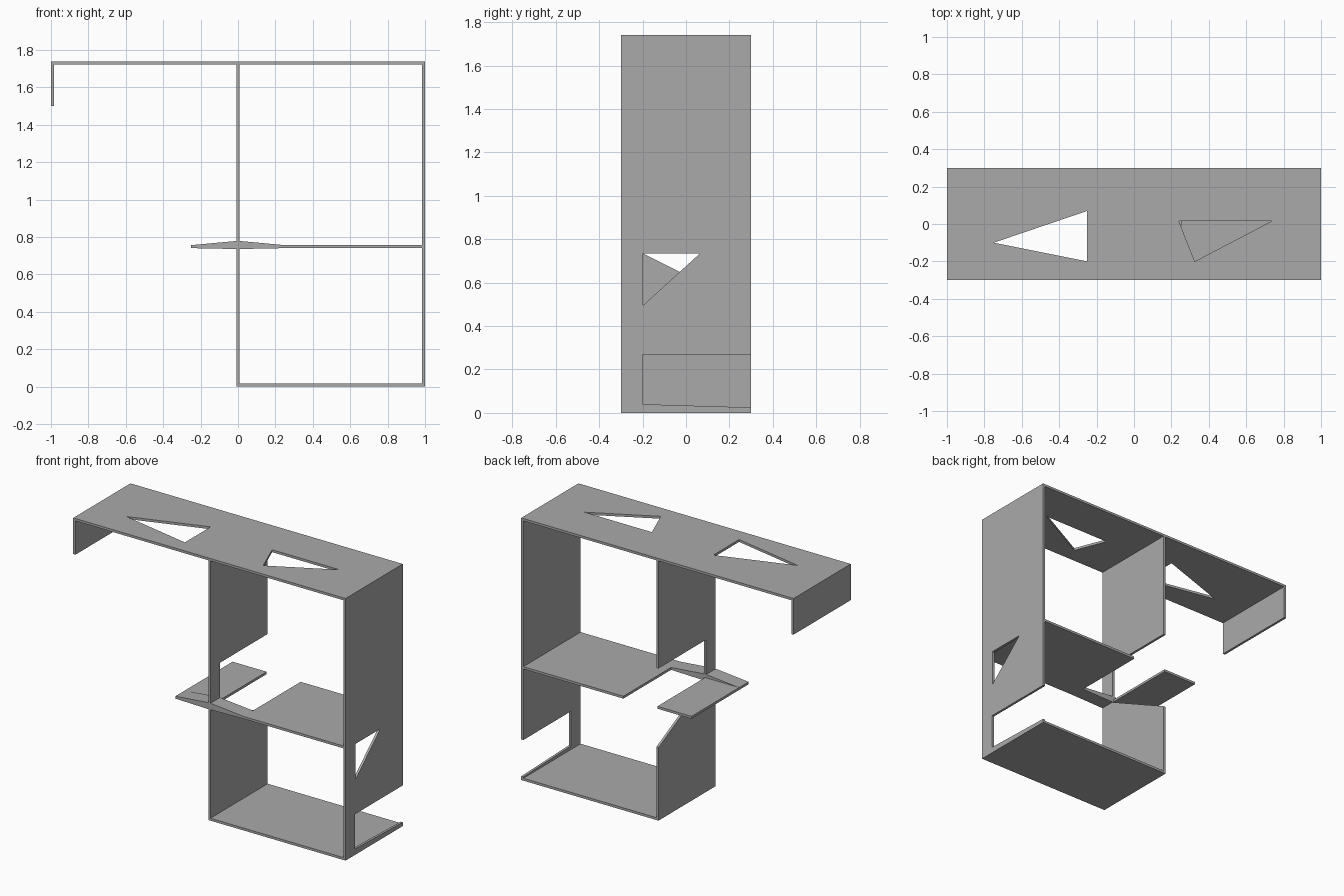
import bpy
import bmesh
from mathutils import Vector
from mathutils.geometry import tessellate_polygon

cube = bpy.data.objects.get("Cube")
if cube:
    bpy.data.objects.remove(cube, do_unlink=True)

grey = bpy.data.materials.new("plain_grey")
grey.use_nodes = True
colour = (0.4, 0.4, 0.4, 1)
grey.diffuse_color = colour
grey.node_tree.nodes["Principled BSDF"].inputs["Base Color"].default_value = colour

# Each plane maps profile coordinates (u, v) and depth d to model space
PLANES = {
    "flat": lambda u, v, d: (u, v, d),
    "side": lambda u, v, d: (d, u, v),
    "front": lambda u, v, d: (u, d, v),
}


def panel(name, plane, low, high, outline, holes=()):
    """Sheet cut from an outline with optional holes, between two depths."""
    loops = [outline, *holes]
    points = [p for loop in loops for p in loop]
    place = PLANES[plane]
    bm = bmesh.new()
    verts = [bm.verts.new(place(u, v, low)) for u, v in points]
    flat = [[Vector((u, v, 0)) for u, v in loop] for loop in loops]
    for tri in tessellate_polygon(flat):
        bm.faces.new([verts[i] for i in tri])
    result = bmesh.ops.extrude_face_region(bm, geom=bm.faces[:], use_keep_orig=True)
    shift = Vector(place(0, 0, high - low))
    moved = [g for g in result["geom"] if isinstance(g, bmesh.types.BMVert)]
    bmesh.ops.translate(bm, verts=moved, vec=shift)
    bmesh.ops.recalc_face_normals(bm, faces=bm.faces[:])
    mesh = bpy.data.meshes.new(name)
    bm.to_mesh(mesh)
    bm.free()
    mesh.materials.append(grey)
    obj = bpy.data.objects.new(name, mesh)
    bpy.context.collection.objects.link(obj)
    return obj


def rect(u0, u1, v0, v1):
    return [(u0, v0), (u1, v0), (u1, v1), (u0, v1)]


W = 0.3      # half depth of the unit
T = 0.016    # board thickness
H = 1.74     # full height
POST = -0.2  # back of the front uprights

# Long top with two triangular cut-outs
panel("top_board", "flat", H - T, H, rect(-1, 1, -W, W), [
    [(-0.75, -0.1), (-0.25, -0.2), (-0.25, 0.07)],
    [(0.24, 0.015), (0.325, -0.2), (0.735, 0.015)],
])

# Short hanging end
panel("end_lip", "side", -1, T - 1, rect(-W, W, 1.5, H - T))

# Outer side: triangular window and an open lower back
panel("outer_side", "side", 1 - T, 1, [
    (-W, 0), (W, 0), (W, 0.025), (POST, 0.04), (POST, 0.27),
    (W, 0.27), (W, H - T), (-W, H - T),
], [[(POST + 0.002, 0.735), (POST + 0.002, 0.495), (0.065, 0.735)]])

# Middle divider: open band above a sloping lower edge
panel("middle_divider", "side", -T / 2, T / 2, [
    (-W, 0), (W, 0), (W, 0.485), (POST, 0.735),
    (POST, 1.01), (W, 1.01), (W, H - T), (-W, H - T),
])

# Shelf with a notch, its front strip swelling at the divider
panel("middle_shelf", "flat", 0.741, 0.757, [
    (0.25, -W), (1 - T, -W), (1 - T, W), (0.25, W),
])
panel("shelf_wing", "flat", 0.741, 0.757, rect(-0.25, 0, POST, W))
panel("shelf_front_strip", "front", -W, POST, [
    (-0.25, 0.741), (0, 0.736), (0.25, 0.741),
    (0.25, 0.757), (0, 0.78), (-0.25, 0.757),
])

# Bottom shelf
panel("bottom_shelf", "flat", 0, T, rect(-T / 2, 1 - T, -W, W))
